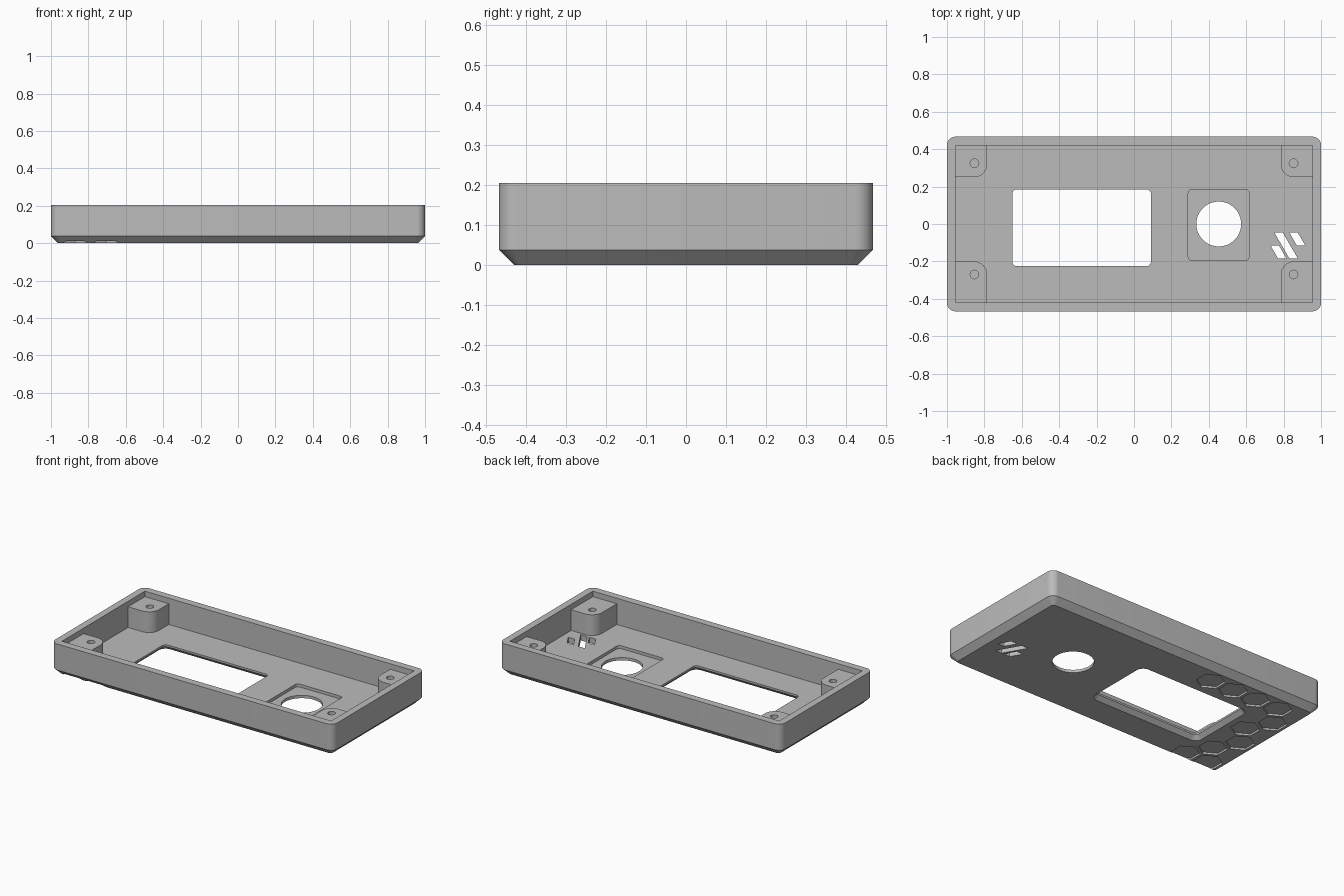
import bpy, bmesh, math

cube = bpy.data.objects.get("Cube")
if cube:
    bpy.data.objects.remove(cube, do_unlink=True)

grey = bpy.data.materials.new("plain_grey")
grey.use_nodes = True
COLOUR = (0.5, 0.5, 0.5, 1)
grey.diffuse_color = COLOUR
grey.node_tree.nodes["Principled BSDF"].inputs["Base Color"].default_value = COLOUR


def rounded_rect(x0, x1, y0, y1, radii, steps=8):
    """Outline with one radius per corner, starting at +x +y, anticlockwise."""
    points = []
    corners = [(x1, y1, -1, -1), (x0, y1, 1, -1), (x0, y0, 1, 1), (x1, y0, -1, 1)]
    for i, ((x, y, sx, sy), r) in enumerate(zip(corners, radii)):
        if r == 0:
            points.append((x, y))
            continue
        for k in range(steps + 1):
            a = math.pi / 2 * (i + k / steps)
            points.append((x + sx * r + r * math.cos(a), y + sy * r + r * math.sin(a)))
    return points


def polygon(x, y, r, sides, turn=0.0):
    return [(x + r * math.cos(turn + math.tau * k / sides),
             y + r * math.sin(turn + math.tau * k / sides)) for k in range(sides)]


def loft(name, layers):
    """Closed solid through matching outlines given as (outline, height)."""
    bm = bmesh.new()
    rings = [[bm.verts.new((x, y, z)) for x, y in outline] for outline, z in layers]
    n = len(rings[0])
    for low, high in zip(rings, rings[1:]):
        for i in range(n):
            j = (i + 1) % n
            bm.faces.new((low[i], low[j], high[j], high[i]))
    bm.faces.new(rings[0][::-1])
    bm.faces.new(rings[-1])
    bmesh.ops.recalc_face_normals(bm, faces=bm.faces)
    mesh = bpy.data.meshes.new(name)
    bm.to_mesh(mesh)
    bm.free()
    mesh.materials.append(grey)
    obj = bpy.data.objects.new(name, mesh)
    bpy.context.collection.objects.link(obj)
    return obj


def activate(obj):
    bpy.ops.object.select_all(action='DESELECT')
    obj.select_set(True)
    bpy.context.view_layer.objects.active = obj


def cut(obj, layers):
    cutter = loft("cutter", layers)
    cutter.hide_render = True
    mod = obj.modifiers.new("cut", 'BOOLEAN')
    mod.operation = 'DIFFERENCE'
    mod.solver = 'EXACT'
    mod.object = cutter
    activate(obj)
    bpy.ops.object.modifier_apply(modifier=mod.name)
    bpy.data.objects.remove(cutter, do_unlink=True)


def smooth(obj):
    activate(obj)
    bpy.ops.object.shade_smooth_by_angle(angle=math.radians(30))


def box_outline(hx, hy, r):
    return rounded_rect(-hx, hx, -hy, hy, [r] * 4)


HX, HY, TOP, CHAMFER, FLOOR = 1.0, 0.467, 0.205, 0.038, 0.037
IX, IY = 0.955, 0.42

# Tray shell with chamfered underside
tray = loft("tray", [(box_outline(HX - CHAMFER, HY - CHAMFER, 0.02), 0),
                     (box_outline(HX, HY, 0.045), CHAMFER),
                     (box_outline(HX, HY, 0.045), TOP)])
cut(tray, [(box_outline(IX, IY, 0), FLOOR), (box_outline(IX, IY, 0), TOP + 0.1)])


# Screen window, flared towards the underside
def window(grow):
    return rounded_rect(-0.65 - grow, 0.09 + grow, -0.225 - grow, 0.185 + grow,
                        [0.022 + grow] * 4)


cut(tray, [(window(0.035), -0.01), (window(0), 0.025), (window(0), 0.1)])

# Knob recess and hole
recess = rounded_rect(0.29, 0.615, -0.195, 0.185, [0.02] * 4)
cut(tray, [(recess, 0.018), (recess, 0.1)])
hole = polygon(0.453, 0, 0.12, 48)
cut(tray, [(hole, -0.05), (hole, 0.1)])

# Three pairs of slanted vent slots
for x, y0, y1 in [(0.73, -0.185, -0.115), (0.75, -0.185, -0.045), (0.82, -0.115, -0.045)]:
    lean = 0.58
    xa = x + (0 if y0 < -0.15 else 0.01)
    run = (y1 - y0) * lean
    slot = [(xa + run, y0), (xa + run + 0.045, y0), (xa + 0.045, y1), (xa, y1)]
    cut(tray, [(slot, -0.05), (slot, 0.1)])

# Honeycomb pockets in the underside
PITCH = 0.166
for row in range(6):
    y = 0.335 - row * PITCH * 0.866
    for col in range(4):
        x = -0.29 - PITCH * (col + 0.5 * (row % 2))
        beside_window = -0.33 < y < 0.29
        if x < -0.89 or (beside_window and x > -0.76) or (row == 5 and x > -0.6):
            continue
        cell = polygon(x, y, 0.085, 6, math.pi / 6)
        cut(tray, [(cell, -0.05), (cell, 0.012)])
smooth(tray)

# Corner screw posts with blind holes
POST_TOP = 0.17
for side, sx in (("left", 1), ("right", -1)):
    for end, sy, inner, screw in (("back", 1, 0.25, 0.325), ("front", -1, 0.2, 0.27)):
        outline = rounded_rect(0.785, IX + 0.005, inner, IY + 0.005, [0, 0, 0.07, 0])
        outline = [(sx * x, sy * y) for x, y in outline]
        post = loft(f"{end}_{side}_post", [(outline, FLOOR - 0.005), (outline, POST_TOP)])
        bore = polygon(sx * 0.853, sy * screw, 0.023, 24)
        cut(post, [(bore, 0.06), (bore, 0.3)])
        smooth(post)
